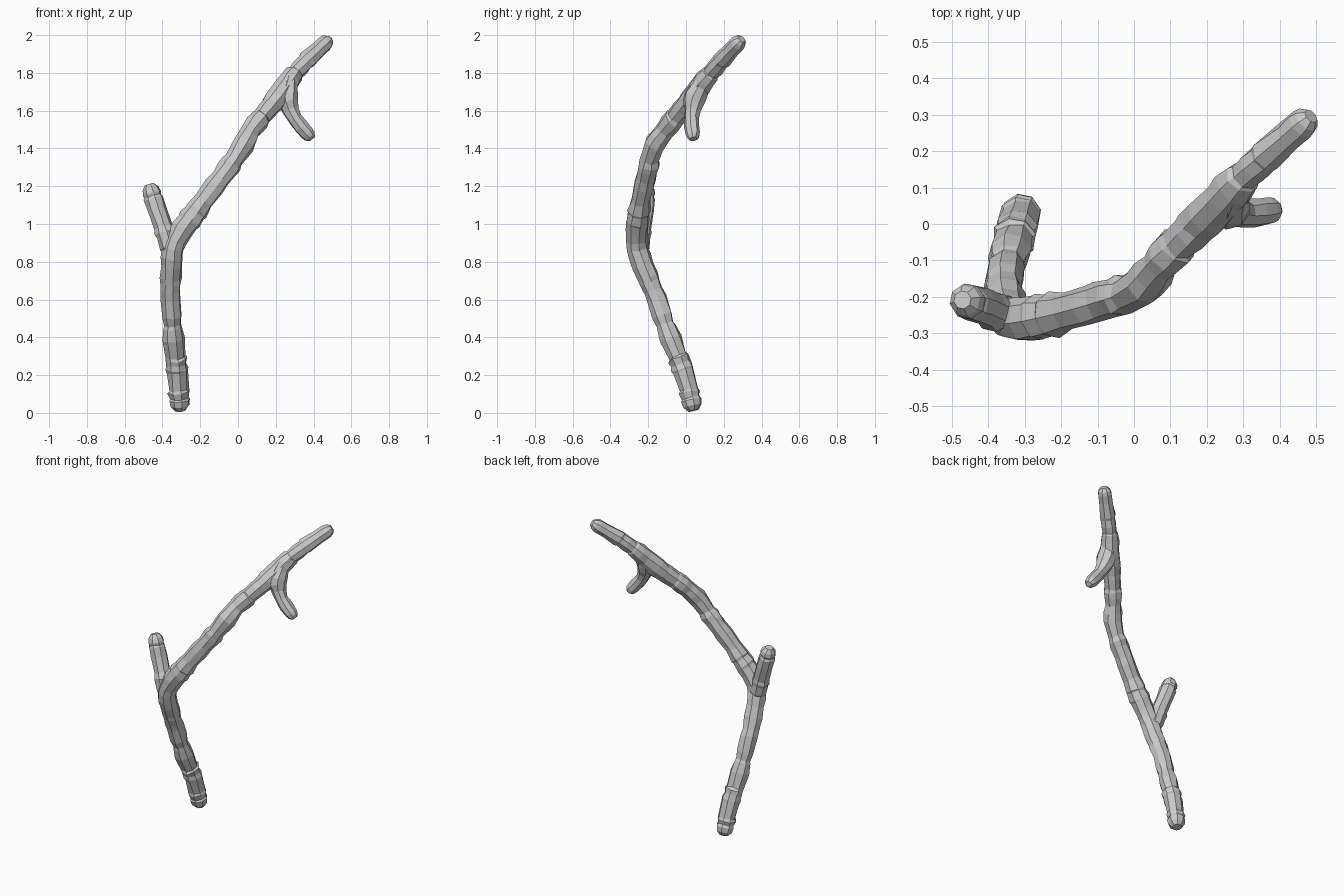
import bpy, bmesh, math, random
from mathutils import Vector

if "Cube" in bpy.data.objects:
    bpy.data.objects.remove(bpy.data.objects["Cube"])

random.seed(7)
SIDES = 8


def smooth_path(points, n=24):
    """Catmull-Rom through (x, y, z, radius) points."""
    p = [Vector(q) for q in points]
    p = [2 * p[0] - p[1]] + p + [2 * p[-1] - p[-2]]
    out = []
    for i in range(1, len(p) - 2):
        a, b, c, d = p[i - 1:i + 3]
        for k in range(n):
            t = k / n
            out.append(0.5 * (2 * b + (c - a) * t + (2 * a - 5 * b + 4 * c - d) * t * t
                              + (3 * b - a - 3 * c + d) * t ** 3))
    return out + [p[-2]]


def limb(name, points, round_start=True):
    path = smooth_path(points)
    dist = [0.0]
    for a, b in zip(path, path[1:]):
        dist.append(dist[-1] + (b.xyz - a.xyz).length)
    total = dist[-1]

    def sample(s):
        i = next((j for j in range(1, len(dist)) if dist[j] >= s), len(dist) - 1)
        f = (s - dist[i - 1]) / (dist[i] - dist[i - 1])
        q = path[i - 1].lerp(path[i], f)
        return q, (path[i].xyz - path[i - 1].xyz).normalized()

    # uneven ring spacing: rounded ends, stepped bark between
    r0, r1 = points[0][3], points[-1][3]
    stops = [(0.0, 0.5), (r0 * 0.45, 0.88)] if round_start else [(0.0, 1.0)]
    s = r0
    while s < total - r1 - 0.02:
        bark = random.uniform(0.93, 1.08)
        stops.append((s, bark))
        if random.random() < 0.3:
            s += 0.014
            stops.append((s, bark * random.choice((0.88, 1.1))))
        s += random.choice((0.03, 0.045, 0.05, 0.065, 0.1))
    stops += [(total - r1, 1.0), (total - r1 * 0.45, 0.88), (total, 0.5)]

    bm = bmesh.new()
    rings = []
    for s, k in stops:
        q, t = sample(s)
        u = Vector((0, 1, 0)).cross(t).normalized()
        v = t.cross(u)
        inner = r0 < s < total - r1
        ring = []
        for j in range(SIDES):
            a = 2 * math.pi * j / SIDES + 0.2
            r = q.w * k * (random.uniform(0.92, 1.08) if inner else 1)
            slide = random.uniform(-0.006, 0.006) if inner else 0
            ring.append(bm.verts.new(q.xyz + r * (math.cos(a) * u + math.sin(a) * v) + slide * t))
        rings.append(ring)
    for a, b in zip(rings, rings[1:]):
        for j in range(SIDES):
            n = (j + 1) % SIDES
            bm.faces.new((a[j], a[n], b[n], b[j]))
    bm.faces.new(rings[0][::-1])
    bm.faces.new(rings[-1])
    bmesh.ops.recalc_face_normals(bm, faces=bm.faces)
    me = bpy.data.meshes.new(name)
    bm.to_mesh(me)
    bm.free()
    ob = bpy.data.objects.new(name, me)
    bpy.context.collection.objects.link(ob)
    return ob


# Main curved stem
limb("main_branch", [
    (-0.305, 0.04, 0.012, 0.057), (-0.32, -0.005, 0.2, 0.057), (-0.34, -0.085, 0.4, 0.055),
    (-0.355, -0.155, 0.6, 0.055), (-0.35, -0.235, 0.8, 0.058), (-0.325, -0.262, 0.92, 0.06),
    (-0.20, -0.242, 1.1, 0.057), (-0.05, -0.20, 1.3, 0.055), (0.015, -0.175, 1.4, 0.055),
    (0.08, -0.10, 1.51, 0.055), (0.16, -0.015, 1.61, 0.057), (0.24, 0.06, 1.71, 0.06),
    (0.31, 0.14, 1.81, 0.052), (0.39, 0.21, 1.89, 0.045), (0.485, 0.296, 1.979, 0.043)])

# Lower twig rising from the fork
limb("lower_twig", [
    (-0.35, -0.245, 0.82, 0.045), (-0.385, -0.24, 0.95, 0.052),
    (-0.43, -0.22, 1.08, 0.05), (-0.47, -0.208, 1.21, 0.05)], round_start=False)

# Upper twig bending down, with a wide collar at the stem
limb("upper_twig", [
    (0.275, 0.09, 1.77, 0.045), (0.26, 0.055, 1.69, 0.058), (0.275, 0.035, 1.61, 0.048),
    (0.32, 0.03, 1.535, 0.04), (0.392, 0.04, 1.45, 0.038)], round_start=False)
